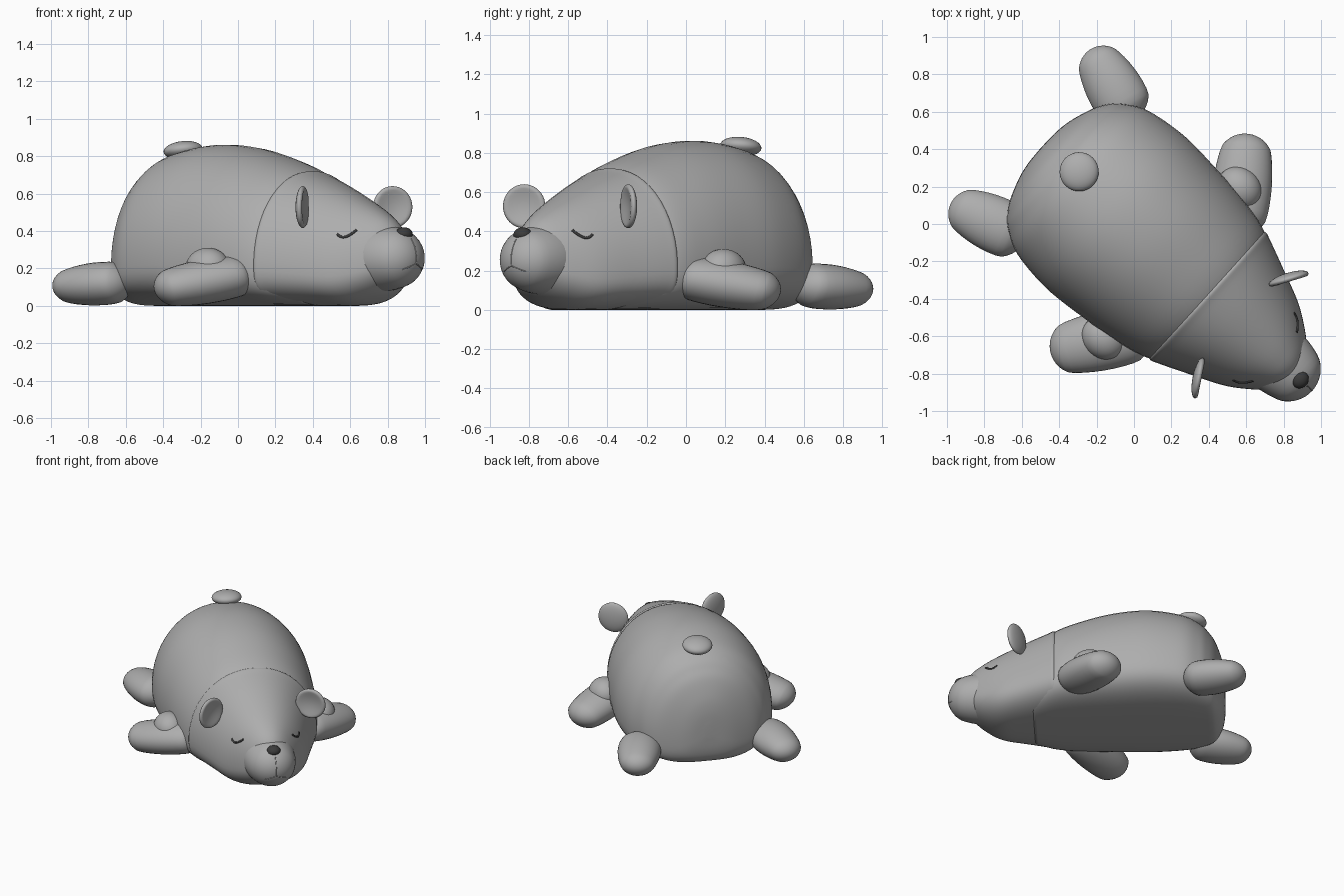
import bpy, bmesh, math
from mathutils import Vector, Matrix
from mathutils.bvhtree import BVHTree

if "Cube" in bpy.data.objects:
    bpy.data.objects.remove(bpy.data.objects["Cube"])

# The animal is modelled along +x (nose), then turned to lie diagonally
PLACE = Matrix.Rotation(math.radians(-42.2), 4, 'Z') @ Matrix.Translation((0, -0.02, 0))


def material(name, rgb):
    m = bpy.data.materials.new(name)
    m.diffuse_color = (*rgb, 1)
    m.use_nodes = True
    m.node_tree.nodes["Principled BSDF"].inputs["Base Color"].default_value = m.diffuse_color
    return m


FUR = material("grey_fur", (0.42, 0.42, 0.42))
DARK = material("dark_details", (0.045, 0.045, 0.045))


def finish(bm, name, mat):
    bmesh.ops.recalc_face_normals(bm, faces=bm.faces)
    tree = BVHTree.FromBMesh(bm)
    bm.transform(PLACE)
    me = bpy.data.meshes.new(name)
    bm.to_mesh(me)
    bm.free()
    me.materials.append(mat)
    me.polygons.foreach_set("use_smooth", [True] * len(me.polygons))
    bpy.context.collection.objects.link(bpy.data.objects.new(name, me))
    return tree


def spow(a, e):
    return math.copysign(abs(a) ** e, a)


def section(u, w, h, b, low, n=56):
    """Domed cross-section: half width w, top h, bottom b; low = roundness below."""
    zc = b + 0.3 * (h - b)
    pts = []
    for i in range(n):
        t = 2 * math.pi * (i + 0.5) / n
        c, s = math.cos(t), math.sin(t)
        if s > 0:
            pts.append((u, w * spow(c, 0.95), zc + (h - zc) * s))
        else:
            pts.append((u, w * spow(c, low), zc + (zc - b) * spow(s, low)))
    return pts


def loft(stations, name, mat, low=0.65, low_end=0.65, steps=5):
    """Smooth skin through the stations (x, half width, top, bottom)."""
    bm = bmesh.new()
    P = [Vector(s) for s in stations]
    P = [P[0]] + P + [P[-1]]
    rows = []
    for a, b, c, d in zip(P, P[1:], P[2:], P[3:]):
        for k in range(steps):
            t = k / steps
            rows.append(0.5 * (2 * b + (c - a) * t + (2 * a - 5 * b + 4 * c - d) * t * t
                               + (3 * b - a - 3 * c + d) * t ** 3))
    rows.append(P[-1])
    rings = []
    for i, r in enumerate(rows):
        e = low + (low_end - low) * min(1, 1.5 * i / len(rows))
        rings.append([bm.verts.new(p) for p in section(r[0], r[1], r[2], max(r[3], 0), e)])
    for r0, r1 in zip(rings, rings[1:]):
        for i in range(len(r0)):
            j = (i + 1) % len(r0)
            bm.faces.new((r0[i], r0[j], r1[j], r1[i]))
    bm.faces.new(rings[0])
    bm.faces.new(rings[-1])
    return finish(bm, name, mat)


def limb(name, p0, r0, p1, r1, mat=FUR, squash=0.8):
    """Rounded, flattened capsule from p0 to p1, resting on the ground."""
    p0, p1 = Vector(p0), Vector(p1)
    d = (p1 - p0).normalized()
    bm = bmesh.new()
    bmesh.ops.create_uvsphere(bm, u_segments=32, v_segments=24, radius=1)
    bm.transform(Vector((0, 0, 1)).rotation_difference(d).to_matrix().to_4x4())
    for v in bm.verts:
        # blend from one end ball to the other for a plump shape
        k = min(1, max(0, 0.5 + 1.1 * v.co.dot(d)))
        c, r = p0.lerp(p1, k), r0 + (r1 - r0) * k
        v.co = c + Vector((v.co.x * r, v.co.y * r, v.co.z * r * squash))
        v.co.z = max(v.co.z, 0.0)
    return finish(bm, name, mat)


def blob(name, at, size, mat=FUR, rot=None, cup=0.0):
    bm = bmesh.new()
    bmesh.ops.create_uvsphere(bm, u_segments=32, v_segments=20, radius=1)
    for v in bm.verts:
        if cup and v.co.x > 0:  # hollow the front side
            r2 = v.co.y ** 2 + v.co.z ** 2
            v.co.x -= cup * max(0, 1 - r2 / 0.8)
    bm.transform(Matrix.LocRotScale(Vector(at), rot, Vector(size)))
    return finish(bm, name, mat)


def line(name, pts, radius, mat):
    cu = bpy.data.curves.new(name, 'CURVE')
    cu.dimensions = '3D'
    cu.bevel_depth = radius
    cu.bevel_resolution = 2
    cu.use_fill_caps = True
    sp = cu.splines.new('POLY')
    sp.points.add(len(pts) - 1)
    for p, q in zip(sp.points, pts):
        p.co = (*(PLACE @ q), 1)
    cu.materials.append(mat)
    bpy.context.collection.objects.link(bpy.data.objects.new(name, cu))


# Body, rump to neck
loft([(-.642, .03, .32, .22), (-.636, .13, .42, .12), (-.617, .22, .52, .05), (-.575, .335, .635, .01),
      (-.53, .405, .70, 0), (-.47, .46, .76, 0), (-.35, .52, .82, 0), (-.12, .55, .86, 0),
      (.12, .535, .846, 0), (.35, .507, .79, 0), (.55, .455, .715, 0), (.70, .34, .60, 0)], "body", FUR)

# Head with a slight lip at the neck seam, rounder underneath towards the chin
head = loft([(.53, .43, .68, .01), (.55, .460, .720, 0), (.60, .444, .703, 0), (.75, .38, .645, 0),
             (.93, .30, .565, .005), (1.05, .22, .505, .05), (1.13, .15, .45, .11),
             (1.18, .08, .38, .17), (1.20, .02, .30, .25)], "head", FUR, 0.65, 0.9)

# Muzzle and nose
muzzle = limb("muzzle", (1.0, 0, .255), .20, (1.13, 0, .255), .175, squash=0.96)
blob("nose", (1.215, 0, .383), (.046, .049, .037), DARK)

# Tail on the upper rump
blob("tail", (-.405, .03, .832), (.105, .105, .048), FUR, Matrix.Rotation(math.radians(-8), 3, 'Y').to_quaternion())

for side, s in (("left", 1), ("right", -1)):
    # Feet, paws and shoulders
    limb(side + "_hind_foot", (-.53, .475 * s, .12), .165, (-.675, .52 * s, .108), .13, squash=0.76)
    limb(side + "_front_paw", (.35, .48 * s, .15), .165, (.215, .665 * s, .105), .15, squash=0.75)
    blob(side + "_shoulder", (.29, .54 * s, .205), (.125, .11, .105))
    # Cupped ear facing forward and inward
    turn = Matrix.Rotation(math.radians(-31 * s), 3, 'Z').to_quaternion()
    blob(side + "_ear", (.81, .358 * s, .528), (.033, .11, .112), FUR, turn, cup=1.0)
    # Closed eye: an arc laid on the head
    pts = []
    for i in range(11):
        t = i / 10 * 2 - 1
        o = Vector((.993 + .04 * t, s, .368 + .027 * t * t + .011 * t))
        hit = head.ray_cast(o, Vector((0, -s, 0)))[0]
        if hit:
            pts.append(hit)
    line(side + "_closed_eye", pts, .007, DARK)
    # Half of the mouth crease
    pts = []
    for i in range(9):
        t = i / 8
        hit = muzzle.ray_cast(Vector((2, .075 * s * t, .225 - .03 * t)), Vector((-1, 0, 0)))[0]
        if hit:
            pts.append(hit)
    line(side + "_mouth", pts, .003, FUR)

# Crease from nose to mouth
pts = [muzzle.ray_cast(Vector((2, .0005, .36 - .0135 * i)), Vector((-1, 0, 0)))[0] for i in range(11)]
line("lip_line", [p for p in pts if p], .003, FUR)
